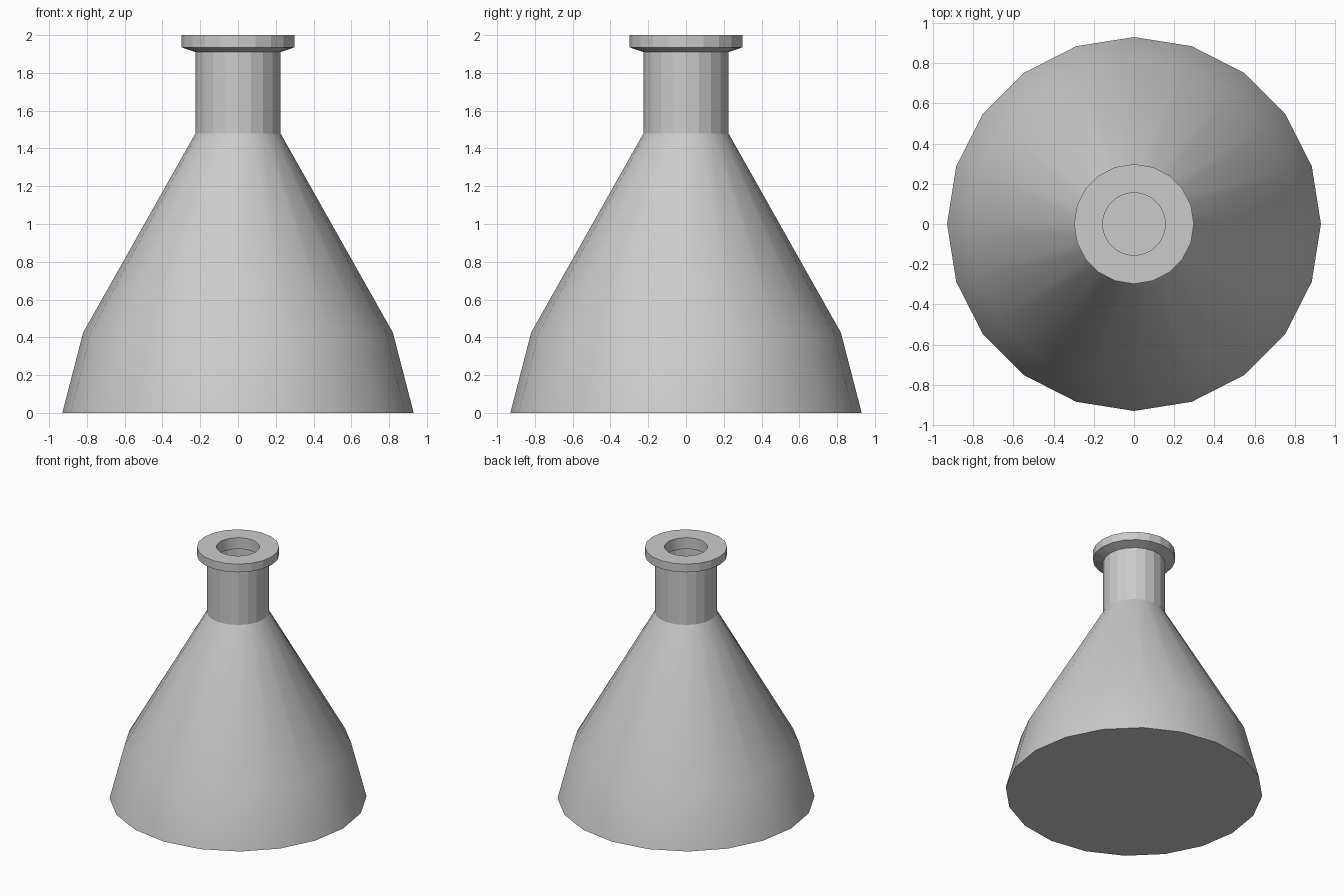
import bpy, bmesh
from math import cos, sin, pi

if "Cube" in bpy.data.objects:
    bpy.data.objects.remove(bpy.data.objects["Cube"])

SIDES = 20


def lathe(name, profile, sides, cap_bottom=False, cap_top=False, smooth_rows=()):
    """Revolve (radius, z) points about z; optionally cap either end."""
    bm = bmesh.new()
    rings = [[bm.verts.new((r * cos(2 * pi * i / sides), r * sin(2 * pi * i / sides), z))
              for i in range(sides)] for r, z in profile]
    for row, (a, b) in enumerate(zip(rings, rings[1:])):
        for i in range(sides):
            j = (i + 1) % sides
            f = bm.faces.new((a[i], a[j], b[j], b[i]))
            f.smooth = row in smooth_rows
    if cap_bottom:
        bm.faces.new(rings[0][::-1])
    if cap_top:
        bm.faces.new(rings[-1])
    # Hard edge wherever a smooth face meets a flat one
    for e in bm.edges:
        if len({f.smooth for f in e.link_faces}) > 1:
            e.smooth = False
    mesh = bpy.data.meshes.new(name)
    bm.to_mesh(mesh)
    bm.free()
    obj = bpy.data.objects.new(name, mesh)
    bpy.context.collection.objects.link(obj)
    return obj


# Conical body with the straight neck, hollow and open at the top
lathe("flask_body", [(0.93, 0), (0.82, 0.425), (0.225, 1.48), (0.225, 1.91)],
      SIDES, cap_bottom=True, smooth_rows=(0, 1))

# Flared lip
lip = lathe("lip", [(0.225, 1.91), (0.298, 1.935), (0.298, 2.0)],
            SIDES, cap_bottom=True, cap_top=True)

# Round mouth opening cut through the lip
cutter = lathe("mouth_cutter", [(0.155, 1.8), (0.155, 2.1)], 48,
               cap_bottom=True, cap_top=True, smooth_rows=(0,))
cutter.hide_render = True
cutter.hide_set(True)
cut = lip.modifiers.new("mouth", 'BOOLEAN')
cut.operation = 'DIFFERENCE'
cut.solver = 'EXACT'
cut.object = cutter
